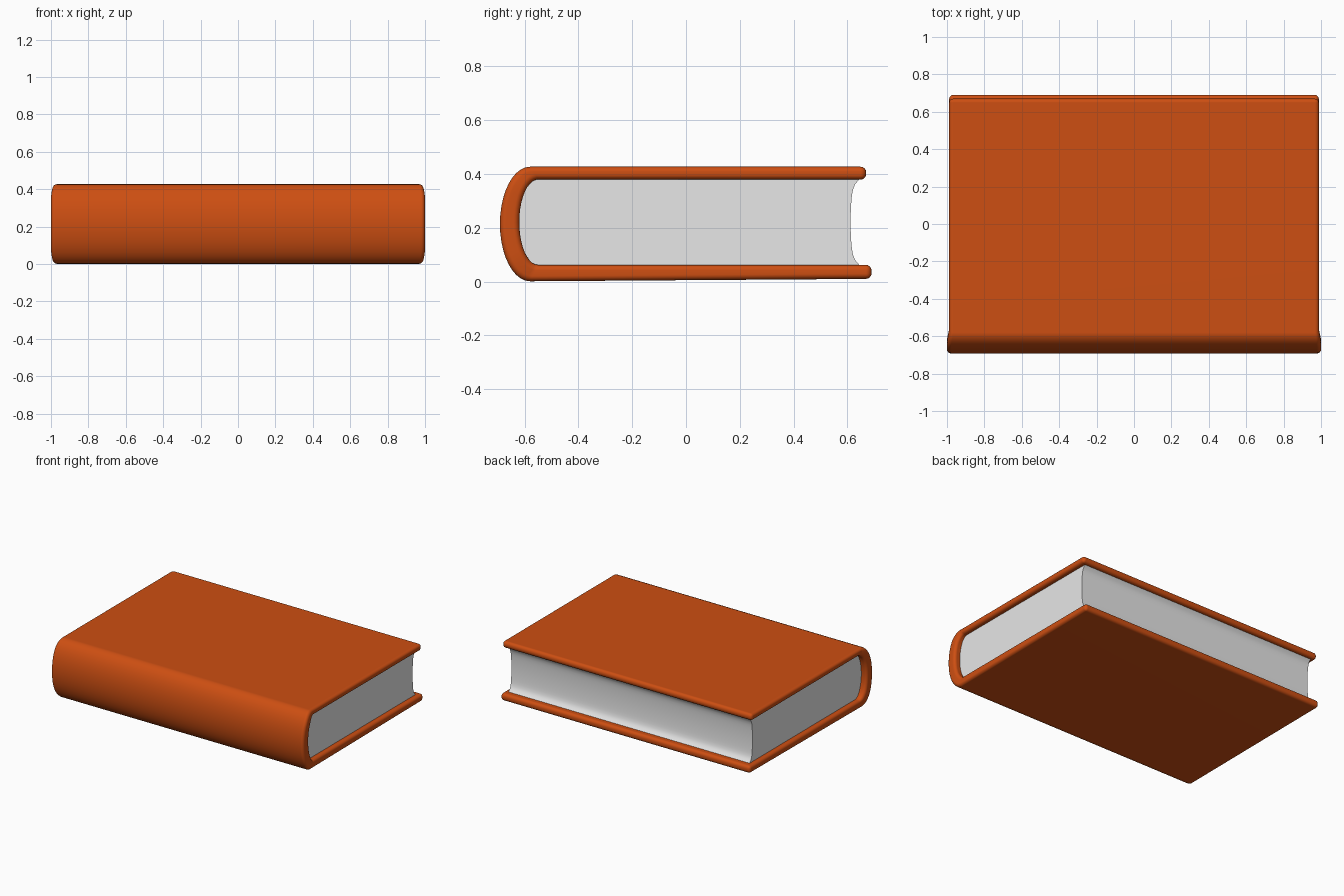
import bpy, bmesh, math

if "Cube" in bpy.data.objects:
    bpy.data.objects.remove(bpy.data.objects["Cube"])


def material(name, rgb):
    m = bpy.data.materials.new(name)
    m.diffuse_color = (*rgb, 1)
    m.use_nodes = True
    m.node_tree.nodes["Principled BSDF"].inputs["Base Color"].default_value = m.diffuse_color
    return m


def make_object(name, bm, mat):
    bmesh.ops.recalc_face_normals(bm, faces=bm.faces)
    me = bpy.data.meshes.new(name)
    bm.to_mesh(me)
    bm.free()
    me.materials.append(mat)
    ob = bpy.data.objects.new(name, me)
    bpy.context.collection.objects.link(ob)
    return ob


def half_ellipse(cy, cz, a, b, n=20):
    """Points (y, z) bulging to -y, running from top to bottom."""
    return [(cy - a * math.sin(math.pi * i / n), cz + b * math.cos(math.pi * i / n))
            for i in range(n + 1)]


orange = material("orange cover", (0.61, 0.077, 0.006))
white = material("page white", (0.8, 0.8, 0.8))

# Cover: one bent sheet, thicker and slightly wider at the spine
outer = [(0.67, 0.427)] + half_ellipse(-0.58, 0.214, 0.112, 0.213) + [(0.69, 0.01)]
inner = [(0.67, 0.379)] + half_ellipse(-0.55, 0.221, 0.07, 0.159) + [(0.69, 0.062)]
bm = bmesh.new()
rings = []
for (yo, zo), (yi, zi) in zip(outer, inner):
    w = 0.988 + 0.012 * min(1, max(0, (-0.58 - yo) / 0.08))
    rings.append([bm.verts.new(p) for p in
                  ((-w, yo, zo), (w, yo, zo), (w, yi, zi), (-w, yi, zi))])
for r, s in zip(rings, rings[1:]):
    for k in range(4):
        j = (k + 1) % 4
        bm.faces.new((r[k], r[j], s[j], s[k]))
bm.faces.new(rings[0])
bm.faces.new(rings[-1])
cover = make_object("cover", bm, orange)
for p in cover.data.polygons:
    p.use_smooth = True
bev = cover.modifiers.new("rounded_edges", 'BEVEL')
bev.width = 0.021
bev.segments = 4
bev.limit_method = 'ANGLE'
bev.angle_limit = math.radians(45)
bev.use_clamp_overlap = False
cover.modifiers.new("flat_shading_fix", 'WEIGHTED_NORMAL').keep_sharp = True

# Page block: round at the spine, hollow at the fore edge
profile = half_ellipse(-0.55, 0.221, 0.072, 0.161)
for i in range(17):
    u = i / 8 - 1
    profile.append((0.612 + 0.012 * u * u + 0.022 * u ** 8, 0.221 + 0.161 * u))
bm = bmesh.new()
face = bm.faces.new([bm.verts.new((-0.955, y, z)) for y, z in profile])
ext = bmesh.ops.extrude_face_region(bm, geom=[face])
bmesh.ops.translate(bm, vec=(1.91, 0, 0),
                    verts=[v for v in ext["geom"] if isinstance(v, bmesh.types.BMVert)])
pages = make_object("pages", bm, white)
bpy.context.view_layer.objects.active = pages
pages.select_set(True)
bpy.ops.object.shade_smooth_by_angle(angle=math.radians(40))
